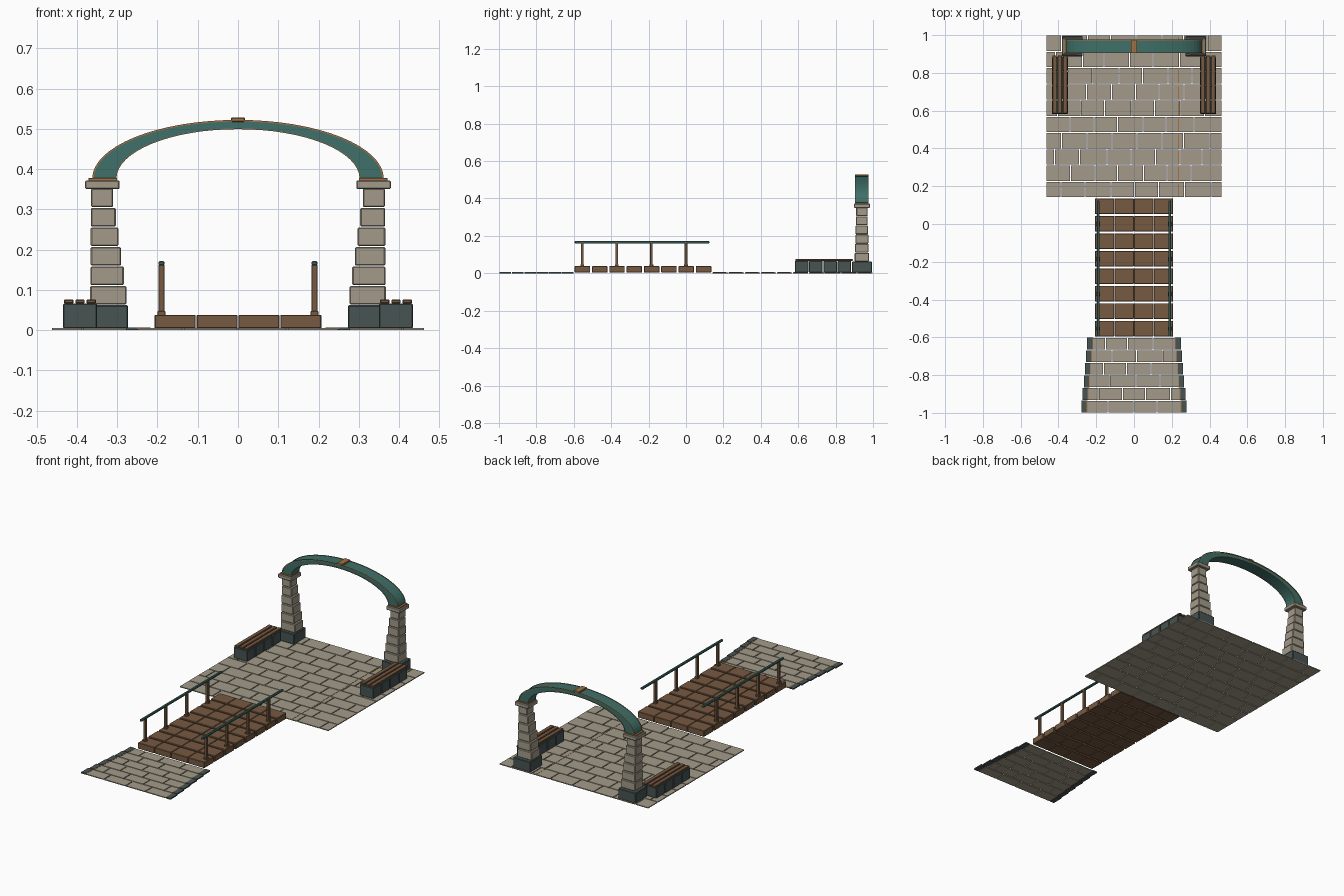
import bpy, bmesh, random
from math import cos, sin, pi
from mathutils import Vector

random.seed(4)
cube = bpy.data.objects.get("Cube")
if cube:
    bpy.data.objects.remove(cube)


def material(name, rgb):
    m = bpy.data.materials.new(name)
    m.use_nodes = True
    m.diffuse_color = (*rgb, 1)
    m.node_tree.nodes["Principled BSDF"].inputs["Base Color"].default_value = (*rgb, 1)
    return m


STONE = material("pale stone", (0.37, 0.33, 0.255))
SLATE = material("dark slate", (0.064, 0.089, 0.086))
WOOD = material("brown wood", (0.18, 0.1, 0.052))
TEAL = material("teal paint", (0.05, 0.16, 0.138))
COPPER = material("copper trim", (0.36, 0.17, 0.06))


def finish(name, bm, mat, bevel=0):
    bmesh.ops.recalc_face_normals(bm, faces=bm.faces[:])
    mesh = bpy.data.meshes.new(name)
    bm.to_mesh(mesh)
    bm.free()
    mesh.materials.append(mat)
    ob = bpy.data.objects.new(name, mesh)
    bpy.context.scene.collection.objects.link(ob)
    if bevel:
        mod = ob.modifiers.new("Bevel", "BEVEL")
        mod.width = bevel
        mod.segments = 1
    return ob


def boxes(name, spans, mat, bevel=0):
    """Boxes given as (x0, x1, y0, y1, z0, z1), joined in one object."""
    bm = bmesh.new()
    for x0, x1, y0, y1, z0, z1 in spans:
        low, high = Vector((x0, y0, z0)), Vector((x1, y1, z1))
        for v in bmesh.ops.create_cube(bm, size=1)["verts"]:
            v.co = (low + high) / 2 + v.co * (high - low)
    return finish(name, bm, mat, bevel)


def mirrored(side, x0, x1):
    return (x0, x1) if side > 0 else (-x1, -x0)


def paving_row(half, y0, y1, width, shift, top):
    """One course of slabs with staggered, slightly uneven joints."""
    joints = [-half]
    x = -half + width * shift
    while x < half - width * 0.25:
        joints.append(x + random.uniform(-0.08, 0.08) * width)
        x += width
    joints.append(half)
    gap = 0.0025
    return [(a + gap, b - gap, y0 + gap, y1 - gap, 0, top)
            for a, b in zip(joints, joints[1:])]


# Plaza paving
slabs = []
rows = 10
pitch = 0.86 / rows
for i in range(rows):
    y = 0.14 + i * pitch
    slabs += paving_row(0.465, y, y + pitch, 0.13, (0.65, 0.95, 0.4)[i % 3], 0.005)
boxes("plaza_paving", slabs, STONE)
boxes("plaza_inlay", [(0.233, 0.237, 0.145 + i * pitch, 0.215 + i * pitch, 0.004, 0.006)
                      for i in range(rows)], COPPER)

# Tapered approach path with slate kerbs
slabs, kerbs, lines = [], [], []
rows = 6
pitch = 0.4 / rows
for i in range(rows):
    y = -1 + i * pitch
    half = 0.25 - 0.03 * i / (rows - 1)
    slabs += paving_row(half, y, y + pitch, 0.125, (0.95, 0.5)[i % 2], 0.005)
    for s in (-1, 1):
        kerbs.append((*mirrored(s, half + 0.001, half + 0.028),
                      y + 0.002, y + pitch - 0.002, 0, 0.007))
        lines.append((*mirrored(s, half - 0.003, half + 0.001),
                      y + 0.002, y + pitch - 0.002, 0.002, 0.006))
boxes("path_paving", slabs, STONE)
boxes("path_kerbs", kerbs, SLATE)
boxes("path_inlay", lines, COPPER)

# Bridge deck
planks = []
pitch = 0.74 / 8
for i in range(8):
    y = -0.6 + i * pitch
    for a in range(4):
        x = -0.208 + a * 0.104
        planks.append((x + 0.001, x + 0.103, y + 0.005, y + pitch - 0.005, 0.004, 0.038))
boxes("bridge_deck", planks, WOOD, 0.002)

# Bridge railings
for s, side in ((1, "left"), (-1, "right")):
    posts = []
    for i in range(4):
        y = -0.555 + i * 0.185
        posts.append((*mirrored(s, 0.183, 0.197), y - 0.007, y + 0.007, 0.037, 0.163))
        posts.append((*mirrored(s, 0.18, 0.2), y - 0.01, y + 0.01, 0.037, 0.047))
    boxes(side + "_rail_posts", posts, WOOD, 0.001)
    boxes(side + "_handrail", [(*mirrored(s, 0.183, 0.197), -0.595, 0.125, 0.16, 0.172)],
          TEAL, 0.003)

# Pillars and benches
MID = 0.94
for s, side in ((1, "left"), (-1, "right")):
    boxes(side + "_pillar_base",
          [(*mirrored(s, 0.273, 0.381), MID - 0.052, MID + 0.054, 0.004, 0.062)], SLATE, 0.003)
    courses = []
    for i in range(6):
        t = i / 5
        z = 0.062 + i * 0.0485
        depth = 0.038 - 0.008 * t
        courses.append((*mirrored(s, 0.277 + 0.033 * t, 0.367 - 0.002 * t),
                        MID - depth, MID + depth, z + 0.001, z + 0.0475))
    boxes(side + "_pillar_stones", courses, STONE, 0.003)
    boxes(side + "_pillar_cap",
          [(*mirrored(s, 0.294, 0.38), MID - 0.043, MID + 0.043, 0.35, 0.372)], STONE, 0.003)
    boxes(side + "_arch_foot",
          [(*mirrored(s, 0.3, 0.371), MID - 0.037, MID + 0.037, 0.371, 0.378)], COPPER, 0.001)
    boxes(side + "_bench_blocks",
          [(*mirrored(s, 0.35, 0.435), 0.582 + i * 0.076, 0.655 + i * 0.076, 0.004, 0.066)
           for i in range(4)], SLATE, 0.003)
    boxes(side + "_bench_slats",
          [(*mirrored(s, 0.353 + i * 0.028, 0.376 + i * 0.028), 0.585, 0.892, 0.066, 0.076)
           for i in range(3)], WOOD, 0.002)


def arch(name, outer, inner, y0, y1, mat, steps=32):
    """Half-elliptical band swept between two ellipses (half width, rise)."""
    bm = bmesh.new()
    rings = []
    for i in range(steps + 1):
        c, s = cos(pi * i / steps), sin(pi * i / steps)
        rings.append([bm.verts.new((a * c, y, 0.376 + b * s))
                      for (a, b), y in ((outer, y0), (outer, y1), (inner, y1), (inner, y0))])
    for p, q in zip(rings, rings[1:]):
        for k in range(4):
            n = (k + 1) % 4
            bm.faces.new((p[k], p[n], q[n], q[k]))
    bm.faces.new(rings[0])
    bm.faces.new(rings[-1])
    return finish(name, bm, mat)


# Arch with copper edging and a key block
arch("arch_band", (0.36, 0.144), (0.303, 0.124), MID - 0.033, MID + 0.033, TEAL)
for y, end in ((MID - 0.034, "front"), (MID + 0.034, "back")):
    arch(end + "_arch_outer_edging", (0.362, 0.146), (0.358, 0.142), y - 0.0015, y + 0.0015, COPPER)
    arch(end + "_arch_inner_edging", (0.304, 0.125), (0.302, 0.123), y - 0.0015, y + 0.0015, COPPER)
boxes("arch_key_block", [(-0.017, 0.017, MID - 0.036, MID + 0.036, 0.517, 0.528)], COPPER, 0.002)
